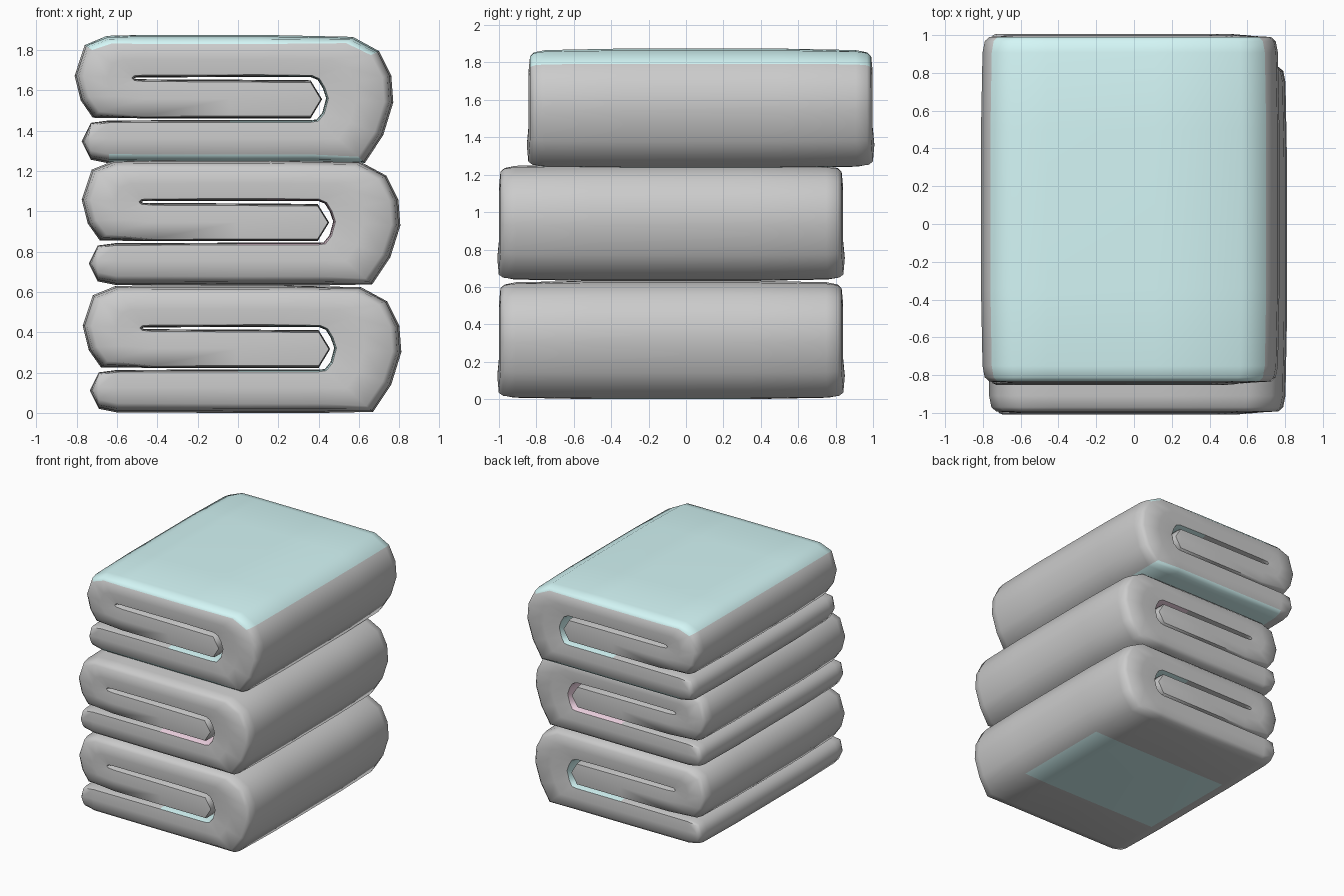
import bpy, bmesh, math
from mathutils import Vector

if "Cube" in bpy.data.objects:
    bpy.data.objects.remove(bpy.data.objects["Cube"])

# Folded cloth profile in x-z: outer side and matching inner side of the strip
OUTER = [(-.69, .02), (-.6, .002), (0, 0), (.42, 0), (.67, .005), (.76, .14), (.81, .30),
         (.80, .43), (.74, .55), (.61, .62), (.15, .63), (-.42, .63), (-.61, .625),
         (-.72, .58), (-.77, .43), (-.74, .31), (-.68, .225), (-.42, .222), (0, .222), (.40, .222)]
INNER = [(-.69, .20), (-.6, .212), (0, .214), (.40, .214), (.43, .216), (.458, .25), (.477, .32),
         (.46, .37), (.435, .41), (.40, .424), (.15, .424), (-.42, .422), (-.465, .422),
         (-.47, .42), (-.475, .418), (-.47, .416), (-.465, .414), (-.42, .413), (0, .411), (.40, .408)]
START, END = (-.735, .11), (.457, .315)
# Stations along the depth: y and how far the edge is pinched in
STATIONS = [(-.912, .045), (-.89, .02), (-.83, .008), (-.42, 0),
            (.42, 0), (.83, .008), (.89, .02), (.912, .045)]


def make_mat(name, col):
    m = bpy.data.materials.new(name)
    m.diffuse_color = col
    m.use_nodes = True
    m.node_tree.nodes["Principled BSDF"].inputs["Base Color"].default_value = m.diffuse_color
    return m


grey = make_mat("grey cloth", (.8, .8, .8, 1))
cyan = make_mat("pale cyan cloth", (.66, .93, .93, 1))
pink = make_mat("pale pink cloth", (.93, .70, .82, 1))


def towel(name, loc, xs, zs, flip, outer_cyan, slit_mat):
    bm = bmesh.new()
    n = len(OUTER)
    s = -1 if flip else 1

    def vert(x, y, z, i):
        if i <= 4:
            y *= 1.01          # bottom layer sticks out a little
        return bm.verts.new((loc[0] + x * xs, loc[1] + s * y, loc[2] + z * zs))

    rings = []
    for y, d in STATIONS:
        a_side, b_side = [], []
        for i in range(n):
            a, b = Vector(OUTER[i]), Vector(INNER[i])
            u = (b - a).normalized()
            pa = a + u * d * (.25 if i >= 17 else 1)
            pb = b - u * d * .25
            a_side.append(vert(pa.x, y, pa.y, i))
            b_side.append(vert(pb.x, y, pb.y, i))
        st = vert(START[0] + d * .6, y, START[1], 0)
        en = vert(END[0] - d * .15, y, END[1], n)
        rings.append(a_side + [en] + b_side[::-1] + [st])

    # Skin between stations
    m = len(rings[0])
    for k in range(len(rings) - 1):
        for j in range(m):
            j2 = (j + 1) % m
            f = bm.faces.new((rings[k][j], rings[k][j2], rings[k + 1][j2], rings[k + 1][j]))
            if j in outer_cyan and (outer_cyan[j] == 'all' or k == 3):
                f.material_index = 1
            elif n + 10 <= j <= n + 17:
                f.material_index = 2

    # Slightly domed end caps along the strip
    for r, sgn in ((rings[0], -1), (rings[-1], 1)):
        mid = []
        for i in range(n):
            c = (r[i].co + r[2 * n - i].co) / 2
            c.y += s * sgn * .008
            mid.append(bm.verts.new(c))
        for i in range(n - 1):
            bm.faces.new((r[i], r[i + 1], mid[i + 1], mid[i]))
            bm.faces.new((mid[i], mid[i + 1], r[2 * n - i - 1], r[2 * n - i]))
        bm.faces.new((r[0], mid[0], r[-1]))
        bm.faces.new((mid[0], r[2 * n], r[-1]))
        bm.faces.new((r[n - 1], r[n], mid[-1]))
        bm.faces.new((r[n], r[n + 1], mid[-1]))
    bmesh.ops.recalc_face_normals(bm, faces=bm.faces)

    me = bpy.data.meshes.new(name)
    bm.to_mesh(me)
    bm.free()
    for mt in (grey, cyan, slit_mat):
        me.materials.append(mt)
    ob = bpy.data.objects.new(name, me)
    bpy.context.collection.objects.link(ob)
    bpy.ops.object.select_all(action='DESELECT')
    ob.select_set(True)
    bpy.context.view_layer.objects.active = ob
    bpy.ops.object.shade_smooth_by_angle(angle=math.radians(65))


# Stack of three folded towels; the top one is turned the other way
under = {j: 'mid' for j in (1, 2, 3)}
top = {j: 'all' for j in (1, 2, 3, 8, 9, 10, 11, 12)}
towel("bottom_towel", (0, -.08, 0), 1, 1.005, False, under, cyan)
towel("middle_towel", (-.005, -.08, .632), 1, .99, False, {}, pink)
towel("top_towel", (-.04, .078, 1.235), 1, 1.015, True, top, cyan)
